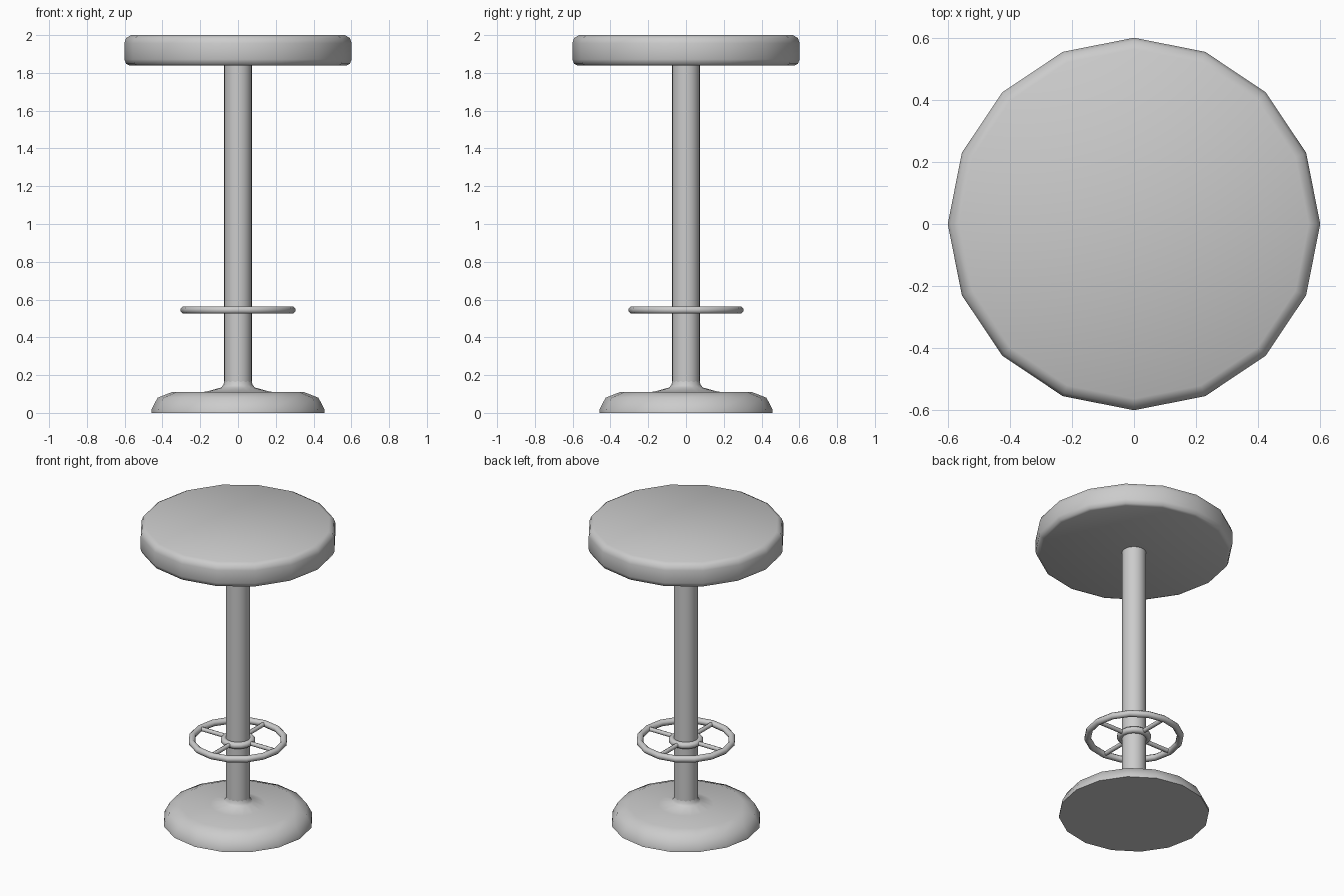
import bpy, bmesh, math

if "Cube" in bpy.data.objects:
    bpy.data.objects.remove(bpy.data.objects["Cube"])

SIDES = 16


def finish(name, bm, angle=50):
    bmesh.ops.remove_doubles(bm, verts=bm.verts, dist=1e-5)
    bmesh.ops.recalc_face_normals(bm, faces=bm.faces)
    mesh = bpy.data.meshes.new(name)
    bm.to_mesh(mesh)
    bm.free()
    obj = bpy.data.objects.new(name, mesh)
    bpy.context.collection.objects.link(obj)
    bpy.ops.object.select_all(action='DESELECT')
    obj.select_set(True)
    bpy.context.view_layer.objects.active = obj
    bpy.ops.object.shade_smooth_by_angle(angle=math.radians(angle))
    return obj


def lathe(name, profile, sides=SIDES, closed=False, angle=50):
    """Spin an (r, z) profile round the z axis."""
    bm = bmesh.new()
    rings = []
    for r, z in profile:
        rings.append([bm.verts.new((r * math.cos(2 * math.pi * i / sides),
                                    r * math.sin(2 * math.pi * i / sides), z))
                      for i in range(sides)])
    pairs = list(zip(rings, rings[1:]))
    if closed:
        pairs.append((rings[-1], rings[0]))
    else:
        bm.faces.new(rings[0])
        bm.faces.new(rings[-1])
    for a, b in pairs:
        for i in range(sides):
            j = (i + 1) % sides
            bm.faces.new((a[i], a[j], b[j], b[i]))
    return finish(name, bm, angle)


def ring(name, major, minor, z, sides=SIDES):
    pts = [(major + minor * math.cos(math.pi * (k + 0.5) / 4),
            z + minor * math.sin(math.pi * (k + 0.5) / 4)) for k in range(8)]
    return lathe(name, pts, sides, closed=True)


# Round cushion with softened rims
lathe("seat", [(0.575, 1.84), (0.592, 1.847), (0.602, 1.872), (0.602, 1.957),
               (0.592, 1.985), (0.565, 2.0)])

# Central column
lathe("post", [(0.073, 0.1), (0.073, 1.85)], 32)

# Domed foot with a flared collar up to the column
lathe("base", [(0.459, 0), (0.457, 0.02), (0.426, 0.08), (0.35, 0.11),
               (0.17, 0.112), (0.09, 0.134), (0.077, 0.148), (0.073, 0.17)])

# Footrest: outer ring, hub and four spokes
Z = 0.545
ring("footrest_ring", 0.284, 0.021, Z)
ring("footrest_hub", 0.085, 0.021, Z)
for n in range(4):
    a = n * math.pi / 2
    bpy.ops.mesh.primitive_cylinder_add(
        vertices=8, radius=0.014, depth=0.2,
        location=(0.184 * math.cos(a), 0.184 * math.sin(a), Z),
        rotation=(0, math.pi / 2, a))
    spoke = bpy.context.object
    spoke.name = f"footrest_spoke_{n + 1}"
    bpy.ops.object.shade_smooth_by_angle(angle=math.radians(50))
